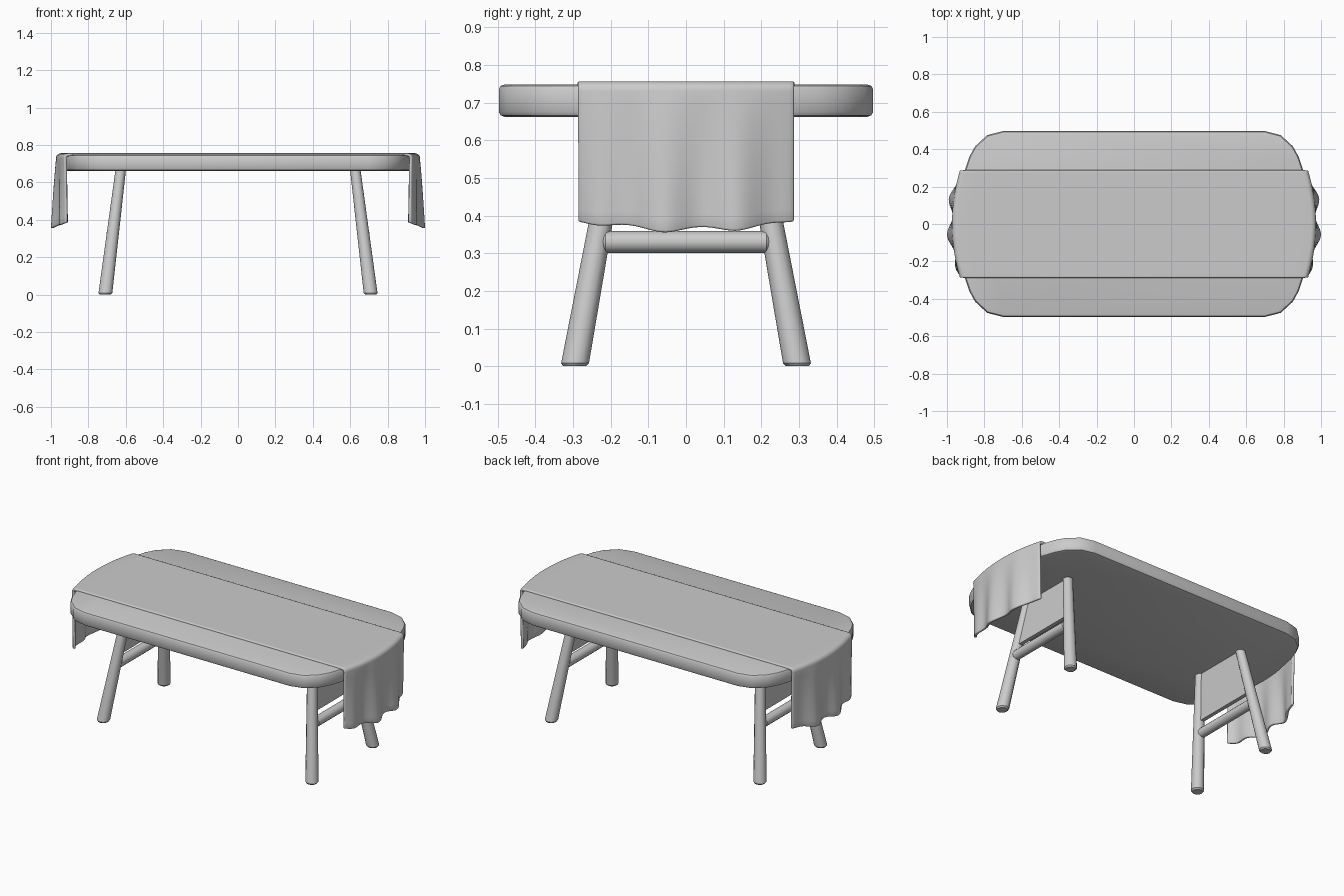
import bpy, bmesh, math
from mathutils import Vector

if "Cube" in bpy.data.objects:
    bpy.data.objects.remove(bpy.data.objects["Cube"])


def make_object(name, bm, angle=35):
    bmesh.ops.recalc_face_normals(bm, faces=bm.faces)
    me = bpy.data.meshes.new(name)
    bm.to_mesh(me)
    bm.free()
    ob = bpy.data.objects.new(name, me)
    bpy.context.collection.objects.link(ob)
    bpy.ops.object.select_all(action='DESELECT')
    bpy.context.view_layer.objects.active = ob
    ob.select_set(True)
    bpy.ops.object.shade_smooth_by_angle(angle=math.radians(angle))
    return ob


def loft(name, rings):
    """Skin a list of closed rings of points and cap both ends."""
    bm = bmesh.new()
    vs = [[bm.verts.new(p) for p in ring] for ring in rings]
    n = len(vs[0])
    for a, b in zip(vs, vs[1:]):
        for i in range(n):
            j = (i + 1) % n
            bm.faces.new((a[i], a[j], b[j], b[i]))
    bm.faces.new(vs[0])
    bm.faces.new(vs[-1])
    return make_object(name, bm)


def circle(n):
    return [(math.cos(2 * math.pi * i / n), math.sin(2 * math.pi * i / n)) for i in range(n)]


# Tabletop: rounded outline with bowed ends and softened rims
quarter = [(0.945, 0.0), (0.938, 0.12), (0.905, 0.285), (0.88, 0.36),
           (0.85, 0.415), (0.785, 0.475), (0.70, 0.497)]
half = quarter + [(-x, y) for x, y in reversed(quarter)]
outline = half + [(x, -y) for x, y in reversed(half[1:-1])]


def inset(d, z):
    return [(x * (1 - d / 0.945), y * (1 - d / 0.497), z) for x, y in outline]


loft("tabletop", [inset(0.016, 0.662), inset(0.005, 0.666), inset(0, 0.675),
                  inset(0, 0.735), inset(0.005, 0.744), inset(0.016, 0.748)])


# Splayed tapered legs, cut flat at the floor
def leg_centre(z):
    f = z / 0.668
    return 0.71 - 0.083 * f, 0.296 - 0.122 * f


for sx, side in ((-1, "left"), (1, "right")):
    for sy, end in ((-1, "front"), (1, "back")):
        rings = []
        for z, r in ((0, 0.030), (0.008, 0.037), (0.668, 0.028)):
            cx, cy = leg_centre(z)
            rings.append([(sx * cx + r * c, sy * cy + r * s, z) for c, s in circle(12)])
        loft(f"{end}_{side}_leg", rings)

    # Round stretcher between each pair of legs
    bx = sx * (leg_centre(0.33)[0] + 0.005)
    loft(f"{side}_stretcher",
         [[(bx + r * c, y, 0.33 + r * s) for c, s in circle(12)]
          for y, r in ((-0.222, 0.022), (-0.214, 0.029), (0.214, 0.029), (0.222, 0.022))])

    # Tilted panel filling the leg frame above the stretcher
    rings = []
    for z in (0.395, 0.668):
        cx, cy = leg_centre(z)
        rings.append([(sx * cx + dx, y, z) for dx, y in
                      ((-0.012, -cy), (0.012, -cy), (0.012, cy), (-0.012, cy))])
    loft(f"{side}_leg_panel", rings)


# Cloth runner: flat on top, rolled over the ends, hanging in soft folds
W, TOP, R = 0.288, 0.756, 0.026


def runner_row(y):
    k = y / W
    wave = math.cos(2 * math.pi * (y + 0.06) / 0.2)
    env = 1 - k ** 4
    edge = 0.93 + 0.043 * (1 - k * k)
    flare = env * (0.013 + 0.016 * wave) - 0.008 * (1 - env)
    hem = 0.362 + 0.022 * k * k - 0.007 * wave * env
    row = [(x * (edge - R), TOP) for x in (0, 0.25, 0.5, 0.75, 0.93)]
    row += [(edge - R + R * math.sin(a), TOP - R + R * math.cos(a))
            for a in (math.radians(18 * i) for i in range(6))]
    for i in range(1, 11):
        t = i / 10
        row.append((edge + flare * t ** 0.8, TOP - R + (hem - TOP + R) * t))
    return [Vector((x, y, z)) for x, z in row]


bm = bmesh.new()
N = 44
rows = [runner_row(-W + 2 * W * i / N) for i in range(N + 1)]
for sx in (-1, 1):
    grid = [[bm.verts.new((sx * p.x, p.y, p.z)) for p in row] for row in rows]
    for a, b in zip(grid, grid[1:]):
        for i in range(len(a) - 1):
            f = (a[i], a[i + 1], b[i + 1], b[i])
            bm.faces.new(f if sx > 0 else f[::-1])
bmesh.ops.remove_doubles(bm, verts=bm.verts, dist=1e-5)
runner = make_object("cloth_runner", bm, 50)
if runner.data.polygons[0].normal.z < 0:
    runner.data.flip_normals()
thick = runner.modifiers.new("thickness", 'SOLIDIFY')
thick.thickness = 0.016
thick.offset = -1
rim = runner.modifiers.new("soft_rim", 'BEVEL')
rim.width = 0.005
rim.segments = 2
rim.limit_method = 'ANGLE'
rim.angle_limit = math.radians(60)
